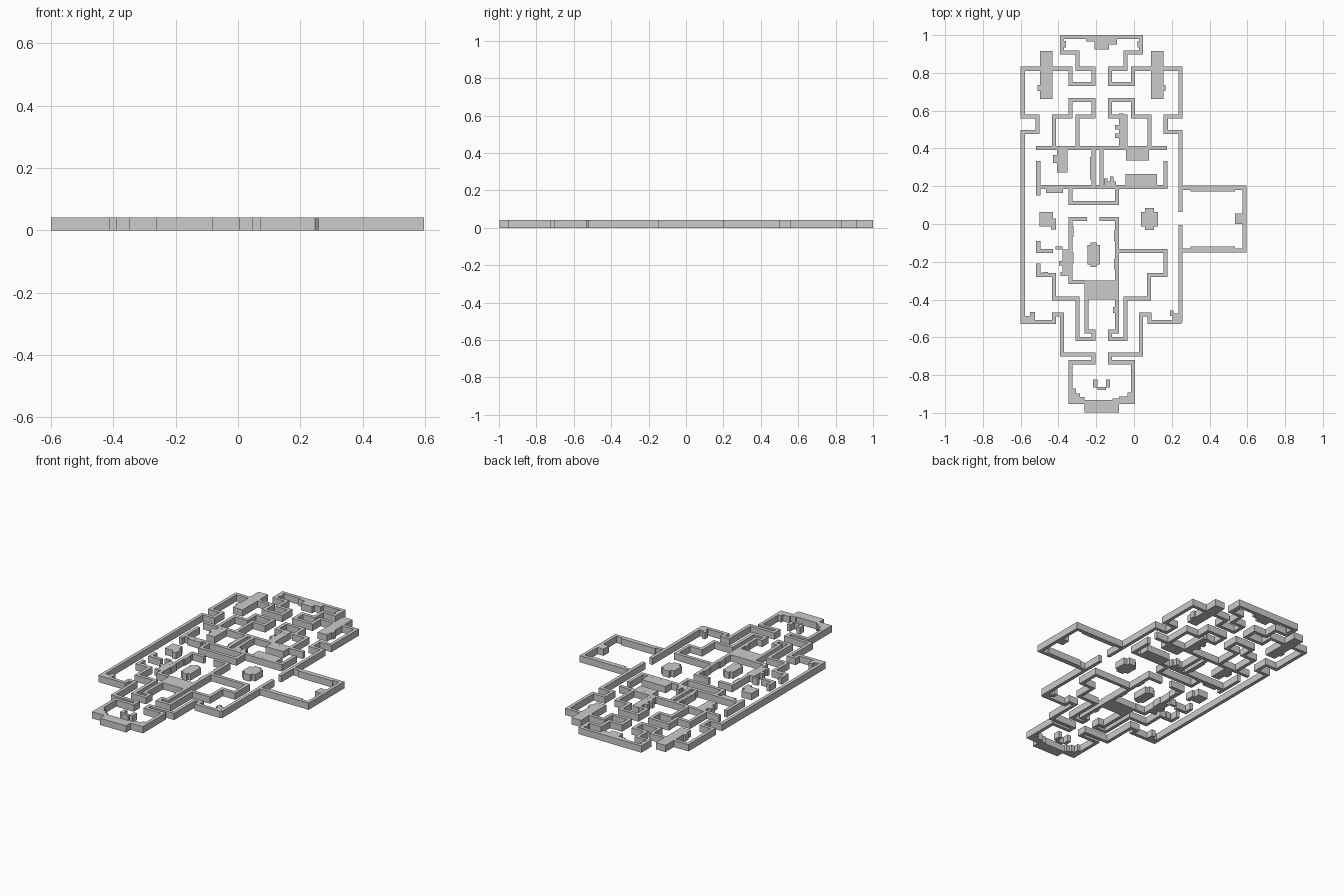
import bpy, bmesh
from mathutils import Vector

H = 0.042      # height of everything
T = 0.0107     # half wall thickness
AXIS = -0.171  # plan symmetry line


def finish(name, bm):
    bmesh.ops.recalc_face_normals(bm, faces=bm.faces)
    me = bpy.data.meshes.new(name)
    bm.to_mesh(me)
    bm.free()
    ob = bpy.data.objects.new(name, me)
    bpy.context.collection.objects.link(ob)
    return ob


def mir(pts):
    return [(2 * AXIS - x, y) for x, y in pts]


def wall(name, pts):
    """Right-angled wall along a centre line, mitred at the corners."""
    p = [Vector(q) for q in pts]
    nrm = [Vector((a.y - b.y, b.x - a.x)).normalized() for a, b in zip(p, p[1:])]
    bm = bmesh.new()
    rings = []
    for i, c in enumerate(p):
        if i == 0:
            off = nrm[0]
        elif i == len(p) - 1:
            off = nrm[-1]
        else:
            off = nrm[i - 1] + nrm[i]
        a, b = c + off * T, c - off * T
        rings.append([bm.verts.new((q.x, q.y, z)) for q, z in ((a, 0), (b, 0), (b, H), (a, H))])
    for r, s in zip(rings, rings[1:]):
        for k in range(4):
            bm.faces.new((r[k], r[(k + 1) % 4], s[(k + 1) % 4], s[k]))
    bm.faces.new(rings[0])
    bm.faces.new(rings[-1])
    return finish(name, bm)


def blocks(name, *rects):
    """Solid boxes given as x0, x1, y0, y1."""
    bm = bmesh.new()
    for x0, x1, y0, y1 in rects:
        lo = [bm.verts.new((x, y, 0)) for x, y in ((x0, y0), (x1, y0), (x1, y1), (x0, y1))]
        f = bm.faces.new(lo)
        ext = bmesh.ops.extrude_face_region(bm, geom=[f])
        up = [v for v in ext["geom"] if isinstance(v, bmesh.types.BMVert)]
        bmesh.ops.translate(bm, verts=up, vec=(0, 0, H))
        # extruding drops the base face, so close it again
        if f not in bm.faces[:]:
            bm.faces.new(lo)
    return finish(name, bm)


def mrect(r):
    return (2 * AXIS - r[1], 2 * AXIS - r[0], r[2], r[3])


# Outer perimeter, one run all the way round with a doorway on the east side
north = [(-0.38, 0.989), (-0.38, 0.909), (-0.298, 0.909), (-0.298, 0.822), (-0.215, 0.822),
         (-0.215, 0.742), (-0.337, 0.742), (-0.337, 0.822), (-0.589, 0.822),
         (-0.589, 0.57), (-0.51, 0.57), (-0.51, 0.488)]
south = [(-0.589, -0.52), (-0.423, -0.52), (-0.423, -0.48), (-0.38, -0.48), (-0.38, -0.692),
         (-0.215, -0.692), (-0.215, -0.732), (-0.337, -0.732), (-0.337, -0.942)]
wall("outer_wall", [(0.247, 0.064), (0.247, 0.488)] + mir(north)[::-1] + north
     + [(-0.589, 0.488)] + south + mir(south)[::-1] + [(0.247, -0.52), (0.247, -0.005)])

# East room
wall("east_room_wall", [(0.258, 0.192), (0.586, 0.192), (0.586, -0.14), (0.258, -0.14)])
blocks("east_room_trim", (0.3, 0.535, 0.172, 0.182), (0.3, 0.535, -0.13, -0.12),
       (0.535, 0.575, 0, 0.055))

# North inner rooms
wall("north_cross_wall", [(-0.518, 0.403), (0.176, 0.403)])
inner = [(-0.423, 0.414), (-0.423, 0.57), (-0.337, 0.57), (-0.337, 0.657), (-0.215, 0.657),
         (-0.215, 0.57), (-0.298, 0.57), (-0.298, 0.414)]
wall("north_west_inner_wall", inner)
wall("north_east_inner_wall", mir(inner))
blocks("north_counter", (-0.08, -0.055, 0.414, 0.585), (-0.1, -0.08, 0.5, 0.525),
       (-0.1, -0.08, 0.455, 0.48))

# Middle rooms
wall("mid_cross_wall", [(-0.518, 0.195), (0.166, 0.195), (0.166, 0.333)])
wall("mid_west_side_wall", [(-0.507, 0.333), (-0.507, 0.152)])
wall("mid_divider_west", [(-0.215, 0.392), (-0.215, 0.206)])
wall("mid_divider_east", [(-0.171, 0.392), (-0.171, 0.206)])
wall("mid_alcove_wall", [(-0.337, 0.184), (-0.337, 0.111), (-0.09, 0.111), (-0.09, 0.184)])
blocks("mid_divider_panel", (-0.234, -0.226, 0.236, 0.355))
blocks("mid_west_cabinet", (-0.408, -0.353, 0.272, 0.392), (-0.428, -0.408, 0.322, 0.365))
blocks("mid_west_bench", (-0.465, -0.375, 0.165, 0.184))
blocks("mid_east_tables", (-0.042, 0.08, 0.335, 0.392), (-0.044, 0.123, 0.206, 0.265))
blocks("mid_corner_seat", (-0.16, -0.14, 0.206, 0.24), (-0.14, -0.095, 0.206, 0.225),
       (-0.128, -0.108, 0.225, 0.252))

# Central room
wall("central_room_west_wall", [(-0.25, 0.027), (-0.337, 0.027), (-0.337, -0.307), (-0.262, -0.307)])
wall("central_room_east_wall", [(-0.182, 0.027), (-0.09, 0.027), (-0.09, -0.299)])
blocks("central_solid_block", (-0.262, -0.079, -0.401, -0.299))
blocks("central_west_cabinet", (-0.378, -0.348, -0.272, -0.135))
blocks("central_wall_panels", *[(-0.326, -0.32, y, y + 0.06) for y in (-0.21, -0.07)],
       *[(-0.107, -0.1, y, y + 0.055) for y in (-0.24, -0.09)])
blocks("central_table", (-0.247, -0.18, -0.215, -0.112), (-0.229, -0.198, -0.228, -0.215),
       (-0.229, -0.198, -0.112, -0.098))

# South inner rooms
wall("south_west_inner_wall", [(-0.507, -0.21), (-0.507, -0.27), (-0.423, -0.27), (-0.423, -0.395),
     (-0.298, -0.395), (-0.298, -0.61), (-0.215, -0.61), (-0.215, -0.57), (-0.252, -0.57),
     (-0.252, -0.401)])
wall("south_east_inner_wall", [(-0.079, -0.143), (0.166, -0.143), (0.166, -0.27), (0.08, -0.27),
     (0.08, -0.395), (-0.044, -0.395), (-0.044, -0.61), (-0.127, -0.61), (-0.127, -0.57),
     (-0.09, -0.57), (-0.09, -0.401)])
blocks("south_wall_tab", (-0.11, -0.1, -0.472, -0.44))

# West side furniture
wall("west_stub_wall", [(-0.507, -0.09), (-0.507, -0.143), (-0.43, -0.143)])
blocks("west_ledge", (-0.415, -0.378, -0.135, -0.118), (-0.388, -0.36, -0.275, -0.255),
       (-0.485, -0.455, -0.26, -0.253), (-0.396, -0.378, -0.22, -0.195))
blocks("west_desk", (-0.499, -0.43, -0.012, 0.064), (-0.43, -0.412, -0.012, 0.03),
       (-0.44, -0.412, -0.028, -0.012))

# Round stepped table
blocks("round_table", (0.037, 0.128, -0.012, 0.064), (0.058, 0.105, 0.064, 0.084),
       (0.058, 0.105, -0.032, -0.012))

# Twin machines crossing the north wall
for side, f in (("west", lambda r: r), ("east", mrect)):
    blocks(side + "_machine", f((-0.498, -0.432, 0.662, 0.915)), f((-0.51, -0.498, 0.703, 0.735)))
    blocks(side + "_north_tab", f((-0.37, -0.36, 0.935, 0.97)))

# North and south end furniture
blocks("north_console", (-0.255, -0.21, 0.965, 0.979), (-0.21, -0.09, 0.95, 0.979),
       (-0.21, -0.133, 0.925, 0.95))
blocks("south_console", (-0.262, -0.08, -0.998, -0.952))
steps = [(-0.327, -0.308, -0.932, -0.87), (-0.308, -0.262, -0.932, -0.915),
         (-0.308, -0.285, -0.915, -0.898)]
blocks("south_west_steps", *steps)
blocks("south_east_steps", (-0.035, -0.015, -0.932, -0.892), (-0.08, -0.035, -0.932, -0.912),
       (-0.262, -0.225, -0.952, -0.94), (-0.115, -0.08, -0.952, -0.925))
blocks("south_chair", (-0.216, -0.193, -0.865, -0.822), (-0.193, -0.149, -0.88, -0.862),
       (-0.149, -0.126, -0.865, -0.822))
blocks("south_west_corner_box", (-0.578, -0.525, -0.509, -0.488), (-0.55, -0.525, -0.488, -0.465))
blocks("south_east_corner_box", (0.205, 0.236, -0.509, -0.475), (0.19, 0.21, -0.488, -0.458))
